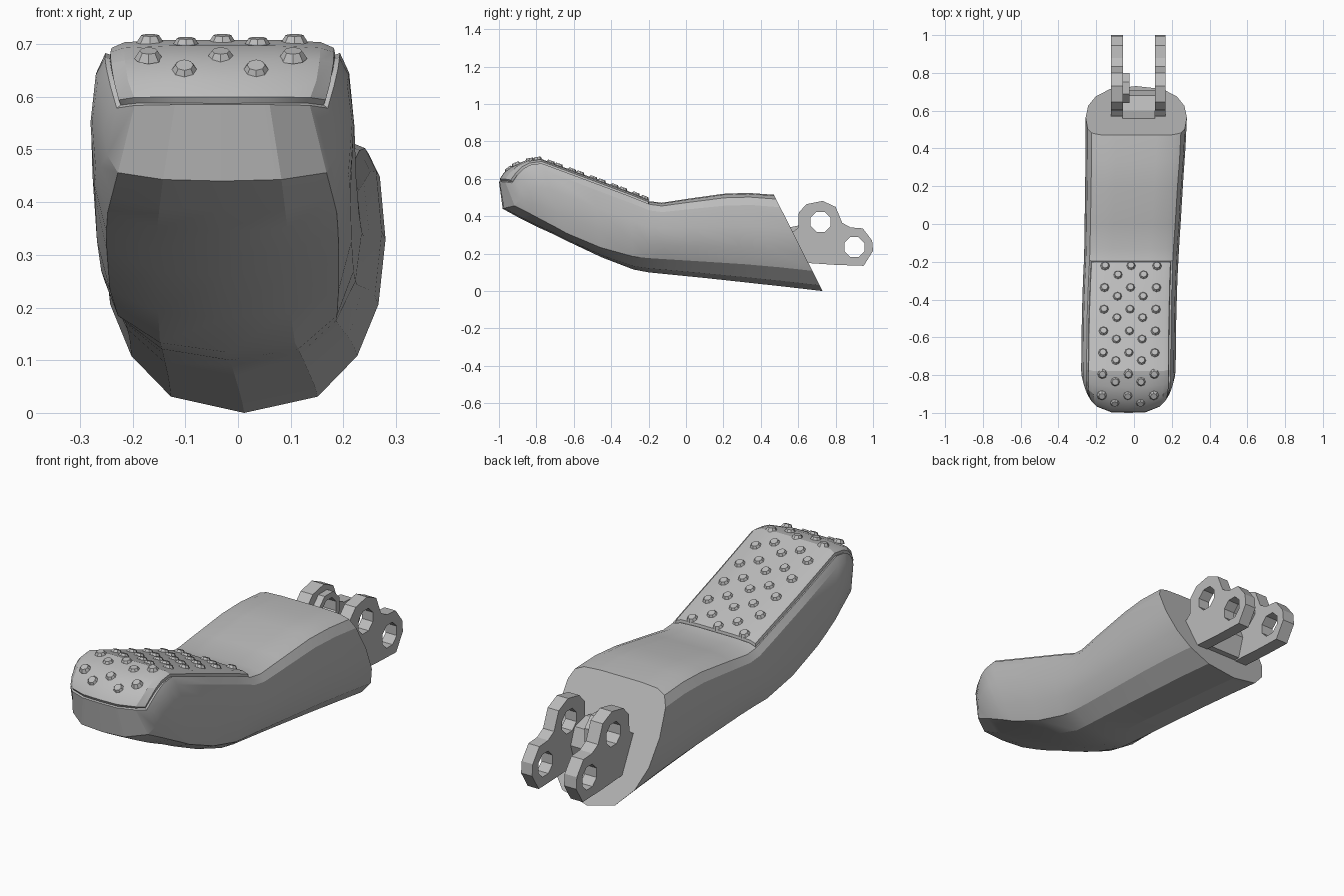
import bpy, bmesh, math
from mathutils import Matrix, Vector

if "Cube" in bpy.data.objects:
    bpy.data.objects.remove(bpy.data.objects["Cube"])

grey = bpy.data.materials.new("mid_grey")
grey.diffuse_color = (0.5, 0.5, 0.5, 1)
grey.use_nodes = True
grey.node_tree.nodes["Principled BSDF"].inputs["Base Color"].default_value = grey.diffuse_color


def finish(bm, name):
    bmesh.ops.recalc_face_normals(bm, faces=bm.faces[:])
    me = bpy.data.meshes.new(name)
    bm.to_mesh(me)
    bm.free()
    ob = bpy.data.objects.new(name, me)
    bpy.context.collection.objects.link(ob)
    me.materials.append(grey)
    return ob


def smooth(ob, angle):
    bpy.ops.object.select_all(action='DESELECT')
    ob.select_set(True)
    bpy.context.view_layer.objects.active = ob
    bpy.ops.object.shade_smooth_by_angle(angle=math.radians(angle))


# Half cross-sections (width fraction, depth fraction): flat-bottomed toe, round-bottomed rear
FLAT = [(0, 0), (.4, 0), (.74, .01), (.89, .045), (.96, .13), (1, .36), (.97, .66), (.88, .89), (.5, .98), (0, 1)]
ROUND = [(0, 0), (.4, 0), (.72, .01), (.88, .045), (.96, .13), (1, .36), (.95, .6), (.8, .79), (.52, .94), (0, 1)]

# Stations: top y, top z, bottom y, bottom z, half width, centre x, roundness, nose curve
STATIONS = [
    (-1.0, .585, -.98, .44, .225, -.03, 0, .11),
    (-.97, .63, -.88, .385, .238, -.03, 0, .10),
    (-.92, .668, -.80, .345, .247, -.03, 0, .07),
    (-.86, .692, -.70, .30, .25, -.03, 0, .03),
    (-.78, .703, -.62, .26, .25, -.029, 0, 0),
    (-.50, .60, -.45, .18, .25, -.026, .15, 0),
    (-.30, .525, -.28, .115, .25, -.02, .6, 0),
    (-.19, .48, -.20, .10, .25, -.015, .9, 0),
    (-.13, .472, -.10, .09, .251, -.012, 1, 0),
    (0, .492, .10, .07, .255, -.006, 1, 0),
    (.20, .52, .35, .043, .26, .002, 1, 0),
    (.33, .525, .55, .021, .265, .008, 1, 0),
    (.47, .515, .73, 0, .268, .012, 1, 0),
]

# Body: loft through the stations
bm = bmesh.new()
rings = []
for yt, zt, yb, zb, hw, cx, rnd, nose in STATIONS:
    half = []
    for (ua, ta), (ub, tb) in zip(FLAT, ROUND):
        u, t = ua + (ub - ua) * rnd, ta + (tb - ta) * rnd
        half.append((u, yt + (yb - yt) * t + nose * u ** 4, zt + (zb - zt) * t))
    pts = half + [(-u, y, z) for u, y, z in half[8:0:-1]]
    rings.append([bm.verts.new((cx + u * hw, y, z)) for u, y, z in pts])
N = 18
pad = []
for s in range(len(rings) - 1):
    a, b = rings[s], rings[s + 1]
    for i in range(N):
        j = (i + 1) % N
        f = bm.faces.new((a[i], a[j], b[j], b[i]))
        if s < 7 and (i < 3 or i >= N - 3):
            pad.append(f)
for r in (rings[0], rings[-1]):
    for i in range(4):
        for k in ((i, i + 1, 8 - i, 9 - i), (-i, -i - 1, i - 8, i - 9)):
            bm.faces.new([r[n % N] for n in k])
bmesh.ops.recalc_face_normals(bm, faces=bm.faces[:])
# Tread pad: a groove around a slightly raised panel
bmesh.ops.inset_region(bm, faces=pad, thickness=.007, depth=-.006, use_even_offset=True)
bmesh.ops.inset_region(bm, faces=pad, thickness=.007, depth=.011, use_even_offset=True)
smooth(finish(bm, "pedal_body"), 20)


def top_z(y):
    for a, b in zip(STATIONS, STATIONS[1:]):
        if a[0] <= y <= b[0]:
            return a[1] + (b[1] - a[1]) * (y - a[0]) / (b[0] - a[0])


# Grip studs in staggered rows
bm = bmesh.new()
for row in range(7):
    for y, xs in ((-.22 - .115 * row, (-.137, 0, .137)), (-.268 - .1135 * row, (-.068, .068))):
        cx = -.015 + .025 * (y + .2)
        slope = math.atan2(top_z(y + .012) - top_z(y - .012), .024)
        for x in xs:
            m = Matrix.Translation((cx + x, y, top_z(y) + .008)) @ Matrix.Rotation(slope, 4, 'X')
            bmesh.ops.create_cone(bm, cap_ends=True, segments=8, radius1=.027, radius2=.017,
                                  depth=.016, matrix=m)
finish(bm, "grip_studs")


# Plates drawn in the side plane (y, z) and thickened along x
def plate(name, loops, x0, x1):
    cu = bpy.data.curves.new(name, 'CURVE')
    cu.dimensions = '2D'
    cu.fill_mode = 'BOTH'
    cu.extrude = (x1 - x0) / 2
    for loop in loops:
        sp = cu.splines.new('POLY')
        sp.points.add(len(loop) - 1)
        for p, (y, z) in zip(sp.points, loop):
            p.co = (y, z, 0, 1)
        sp.use_cyclic_u = True
    tmp = bpy.data.objects.new(name + "_curve", cu)
    bpy.context.collection.objects.link(tmp)
    bpy.context.view_layer.update()
    bm = bmesh.new()
    bm.from_mesh(tmp.evaluated_get(bpy.context.evaluated_depsgraph_get()).to_mesh())
    bpy.data.objects.remove(tmp)
    for v in bm.verts:
        y, z, x = v.co
        v.co = Vector(((x0 + x1) / 2 + x, y, z))
    bmesh.ops.remove_doubles(bm, verts=bm.verts[:], dist=.0005)
    for f in bm.faces:
        f.smooth = False
    return finish(bm, name)


def circle(y, z, r, n=8):
    return [(y + r * math.cos(math.tau * (k + .5) / n), z + r * math.sin(math.tau * (k + .5) / n))
            for k in range(n)]


# Hinge lugs with two holes each
LUG = [(.52, .32), (.575, .318), (.60, .34), (.603, .42), (.645, .465), (.73, .482), (.80, .45),
       (.835, .365), (.88, .34), (.945, .335), (.995, .27), (1.0, .215), (.95, .135), (.80, .14),
       (.62, .152), (.52, .155)]
HOLES = [circle(.72, .37, .058), circle(.90, .235, .058)]
for side, x0, x1 in (("left", -.122, -.058), ("right", .11, .168)):
    plate("hinge_lug_" + side, [LUG] + HOLES, x0, x1)

# Web joining the lugs, and a short boss on the inside of the left lug
plate("hinge_web", [[(.50, .33), (.60, .35), (.68, .33), (.71, .25), (.68, .155), (.52, .155)]], -.06, .112)
plate("hinge_boss", [circle(.72, .37, .085), HOLES[0]], -.058, -.025)
